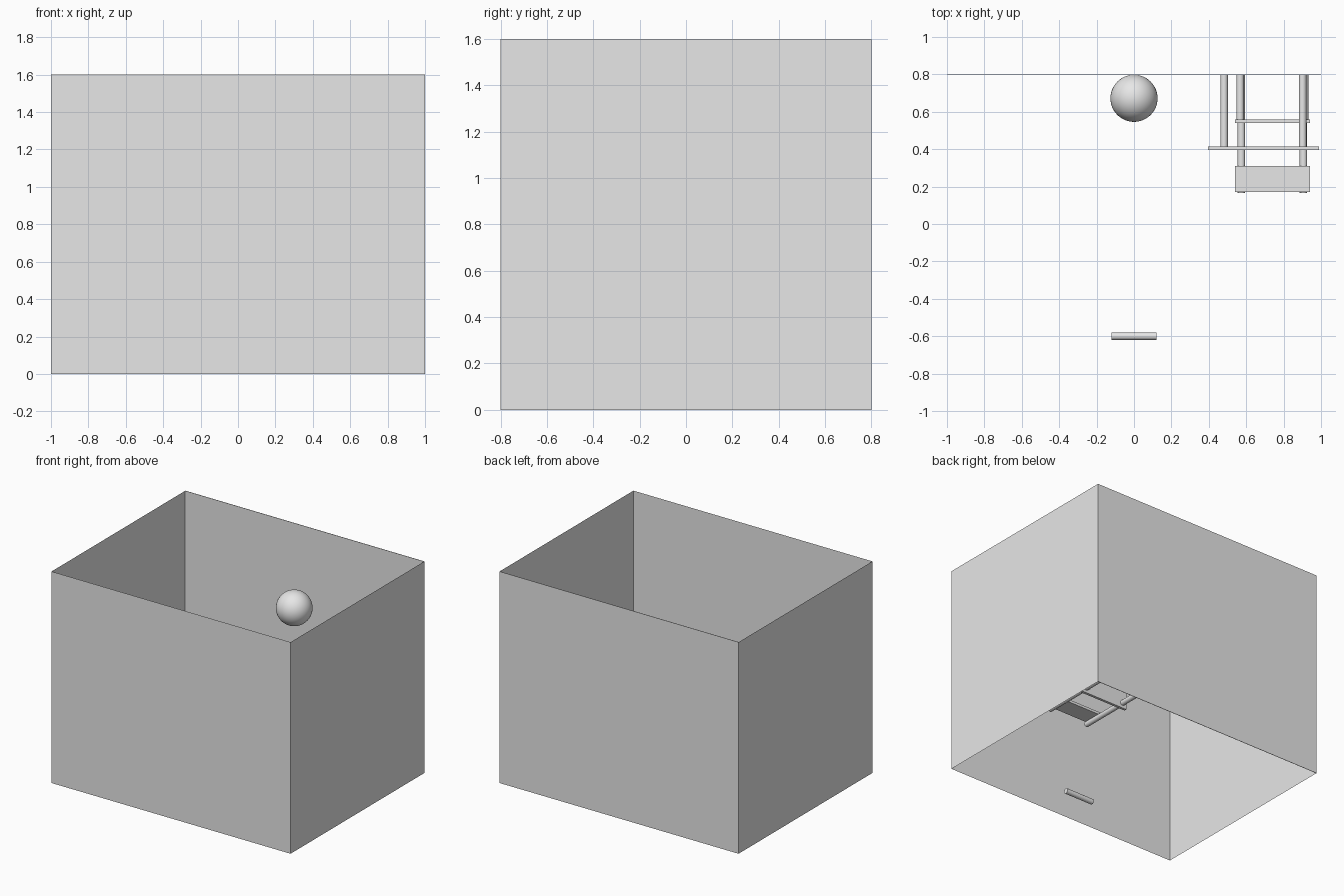
import bpy
from math import pi

default = bpy.data.objects.get("Cube")
if default:
    bpy.data.objects.remove(default, do_unlink=True)

grey = bpy.data.materials.new("light_grey")
grey.use_nodes = True
grey.diffuse_color = (0.8, 0.8, 0.8, 1)
grey.node_tree.nodes["Principled BSDF"].inputs["Base Color"].default_value = (0.8, 0.8, 0.8, 1)


def finish(name, smooth=False):
    obj = bpy.context.object
    obj.name = name
    obj.data.materials.append(grey)
    bpy.ops.object.transform_apply(location=False, rotation=True, scale=True)
    if smooth:
        bpy.ops.object.shade_smooth_by_angle()
    return obj


def box(name, xs, ys, zs):
    spans = (xs, ys, zs)
    bpy.ops.mesh.primitive_cube_add(size=1, location=[(a + b) / 2 for a, b in spans])
    bpy.context.object.scale = [b - a for a, b in spans]
    return finish(name)


def wall(name, location, rotation, size):
    bpy.ops.mesh.primitive_plane_add(size=1, location=location, rotation=rotation)
    bpy.context.object.scale = (*size, 1)
    return finish(name)


def rod(name, x, z, y0, y1, radius=0.02):
    """Round post running along y."""
    bpy.ops.mesh.primitive_cylinder_add(vertices=32, radius=radius, depth=abs(y1 - y0),
                                        location=(x, (y0 + y1) / 2, z), rotation=(pi / 2, 0, 0))
    return finish(name, True)


# Room shell, open at top and bottom
BACK = 0.797
box("back_wall", (-1, 1), (BACK, 0.8), (0, 1.6))
wall("front_wall", (0, -0.8, 0.8), (pi / 2, 0, 0), (2, 1.6))
for side, x in (("left", 1), ("right", -1)):
    wall(side + "_wall", (x, 0, 0.8), (0, pi / 2, 0), (1.6, 1.6))

# Ball resting against the back wall
bpy.ops.mesh.primitive_uv_sphere_add(segments=48, ring_count=24, radius=0.126,
                                     location=(0, 0.672, 1.03))
finish("ball", True)

# Tube lamp
bpy.ops.mesh.primitive_cylinder_add(vertices=32, radius=0.02, depth=0.24,
                                    location=(0, -0.6, 0.06), rotation=(0, pi / 2, 0))
finish("tube_lamp", True)

# Chair standing on the back wall
box("chair_seat", (0.54, 0.94), (0.54, 0.56), (0.05, 0.45))
box("chair_backrest", (0.54, 0.94), (0.17, 0.31), (0.105, 0.125))
for dx in (-1, 1):
    rod("chair_back_post", 0.74 + dx * 0.166, 0.09, BACK, 0.165)
    rod("chair_front_leg", 0.74 + dx * 0.172, 0.41, BACK, 0.55)

# Table standing on the back wall
box("table_top", (0.395, 0.99), (0.395, 0.415), (0.4, 1.0))
for dx in (-1, 1):
    for dz in (-1, 1):
        rod("table_leg", 0.692 + dx * 0.21, 0.7 + dz * 0.21, BACK, 0.41)
